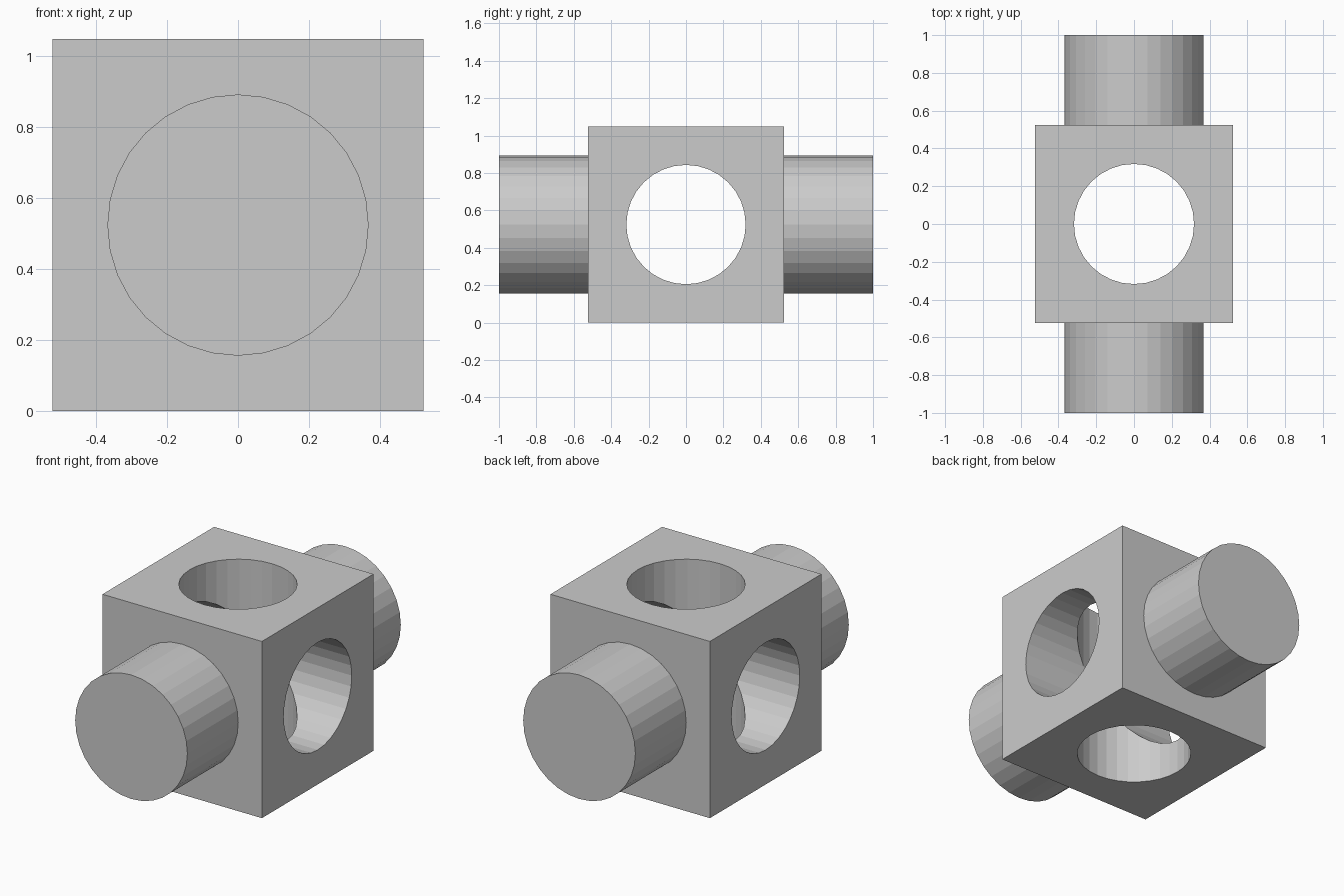
import bpy
from math import pi

if "Cube" in bpy.data.objects:
    bpy.data.objects.remove(bpy.data.objects["Cube"])

CZ = 0.527   # height of the common centre


def cylinder(name, radius, length, rotation):
    bpy.ops.mesh.primitive_cylinder_add(vertices=32, radius=radius, depth=length,
                                        location=(0, 0, CZ), rotation=rotation)
    obj = bpy.context.object
    obj.name = name
    return obj


def combine(target, other, operation):
    mod = target.modifiers.new(operation.title(), 'BOOLEAN')
    mod.operation = operation
    mod.solver = 'EXACT'
    mod.object = other
    bpy.context.view_layer.objects.active = target
    bpy.ops.object.modifier_apply(modifier=mod.name)
    bpy.data.objects.remove(other, do_unlink=True)


# Cube block
bpy.ops.mesh.primitive_cube_add(size=1, location=(0, 0, CZ))
block = bpy.context.object
block.name = "drilled_block"
block.scale = (1.046, 1.046, 2 * CZ - 0.006)
block.location.z = CZ
bpy.ops.object.transform_apply(location=True, rotation=True, scale=True)

# Solid round pegs out of the front and back
combine(block, cylinder("pegs", 0.368, 2.0, (pi / 2, 0, 0)), 'UNION')

# Crossing round bores, side to side and top to bottom
combine(block, cylinder("side_bore", 0.319, 1.6, (0, pi / 2, 0)), 'DIFFERENCE')
combine(block, cylinder("vertical_bore", 0.318, 1.6, (0, 0, 0)), 'DIFFERENCE')

# Rest the block exactly on the ground
low = min(v.co.z + block.location.z for v in block.data.vertices)
block.location.z -= low
